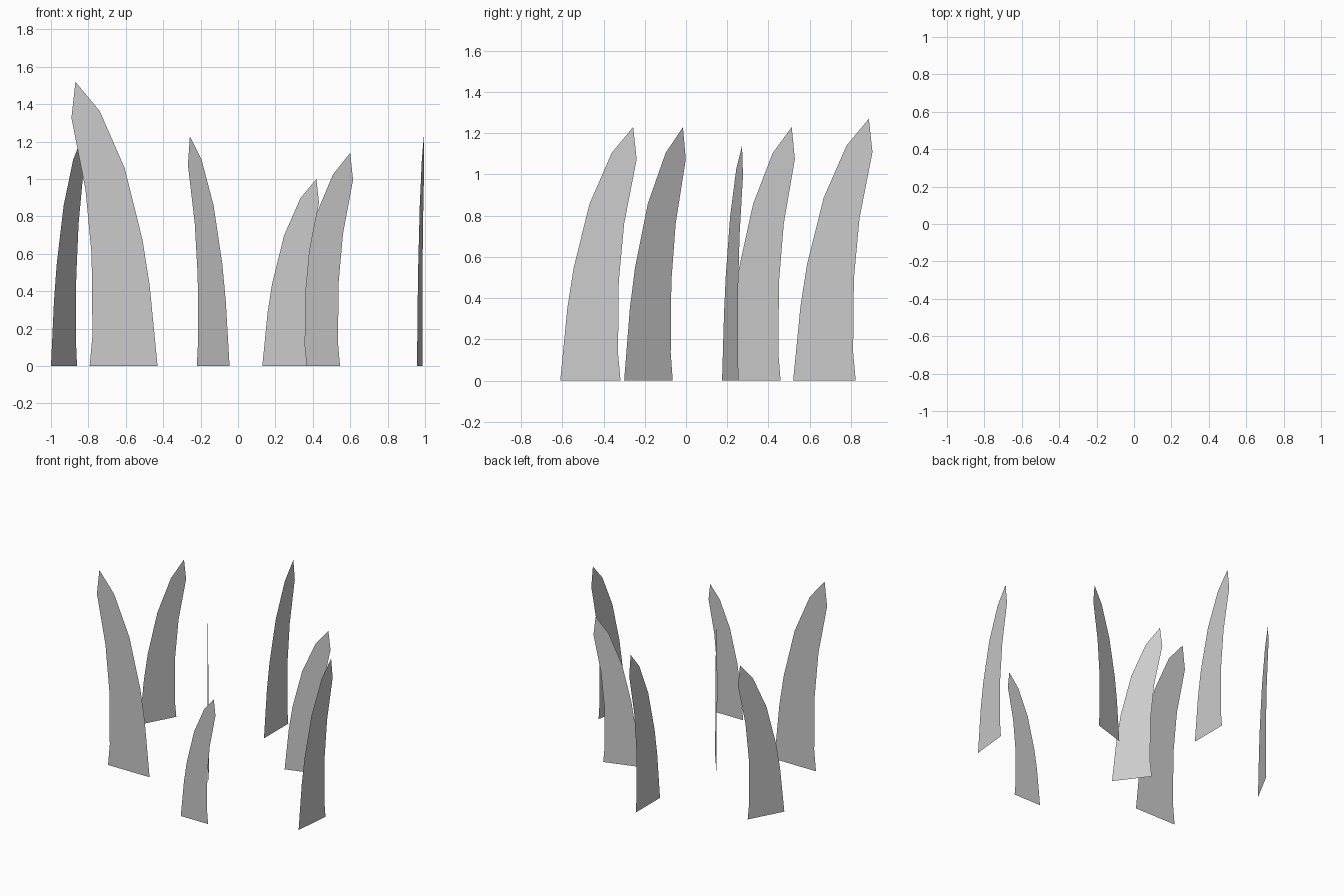
import bpy, math

if "Cube" in bpy.data.objects:
    bpy.data.objects.remove(bpy.data.objects["Cube"])

# Blade profile at unit height: outer (convex) edge, tip, inner edge; each from the base up
OUTER = [(0, 0), (.028, .285), (.053, .444), (.116, .697), (.204, .898)]
INNER = [(.239, 0), (.229, .109), (.232, .391), (.2535, .62), (.303, .873)]
TIP = (.289, 1)


def grass_blade(name, x, y, angle, height):
    """Flat blade rising from outer base corner (x, y), leaning along angle."""
    pts = OUTER + INNER + [TIP]
    n = len(OUTER)
    c, s = math.cos(angle), math.sin(angle)
    verts = [(x + u * c * height, y + u * s * height, v * height) for u, v in pts]
    # strip of quads closed by a triangular tip
    faces = [(i, n + i, n + i + 1, i + 1) for i in range(n - 1)]
    faces.append((n - 1, 2 * n - 1, 2 * n))
    mesh = bpy.data.meshes.new(name)
    mesh.from_pydata(verts, [], faces)
    obj = bpy.data.objects.new(name, mesh)
    bpy.context.collection.objects.link(obj)


# outer base corner x, y, lean direction (dx, dy), height
BLADES = [
    (-1.00, .20, (.14, .26), 1.23),
    (-.43, -.49, (-1, 0), 1.52),
    (-.045, -.30, (-.175, .235), 1.23),
    (.13, -.90, (1, 0), 1.00),
    (.285, .175, (.26, .08), 1.14),
    (.957, -.61, (.03, .29), 1.23),
    (-.137, .52, (0, 1), 1.27),
]
for i, (x, y, (dx, dy), h) in enumerate(BLADES, 1):
    grass_blade(f"grass_blade_{i}", x, y, math.atan2(dy, dx), h)
